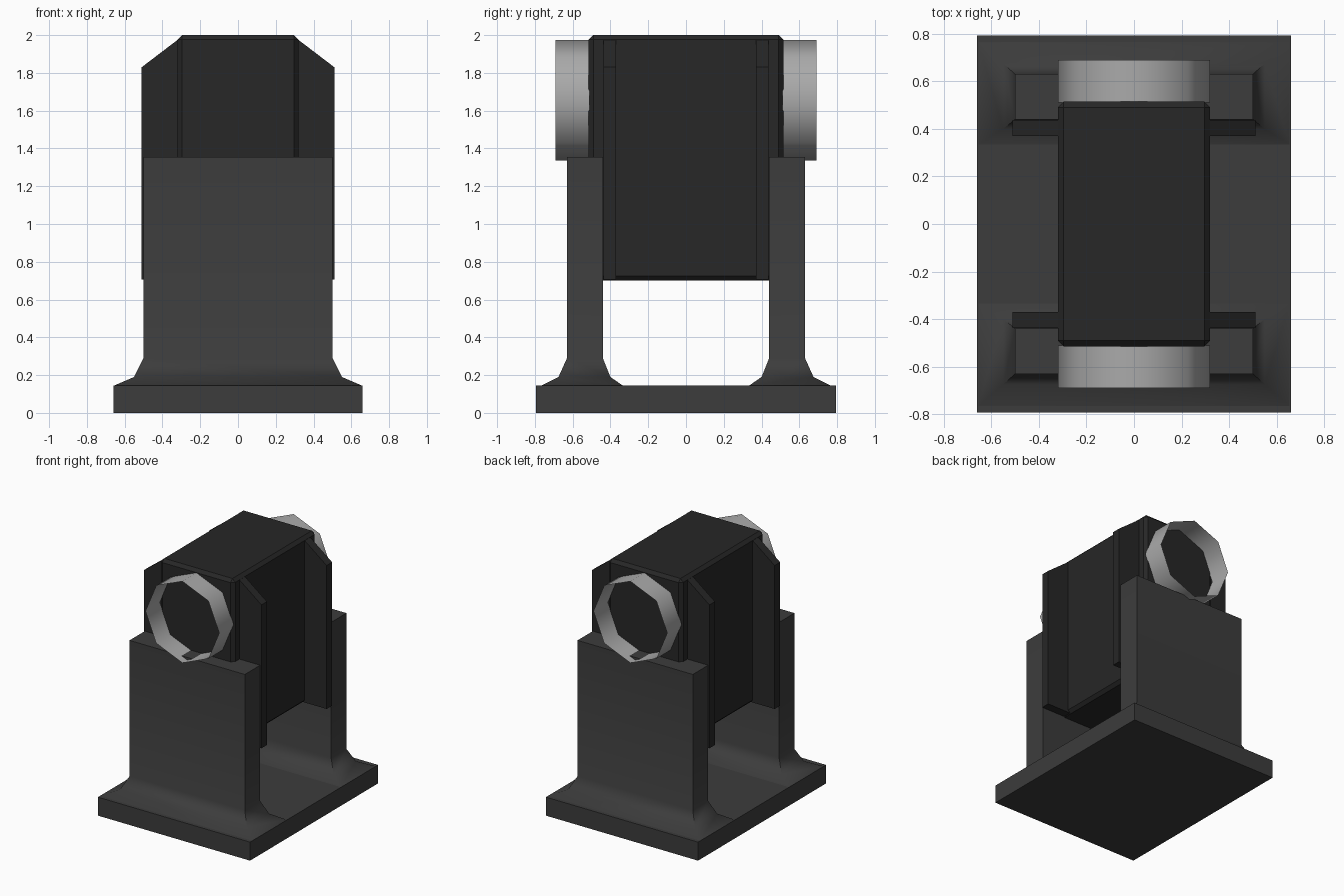
import bpy, bmesh, math
from mathutils import Matrix

if "Cube" in bpy.data.objects:
    bpy.data.objects.remove(bpy.data.objects["Cube"])


def material(name, v):
    m = bpy.data.materials.new(name)
    m.diffuse_color = (v, v, v, 1)
    m.use_nodes = True
    m.node_tree.nodes["Principled BSDF"].inputs["Base Color"].default_value = m.diffuse_color
    return m


stand_mat = material("dark_grey", 0.045)
body_mat = material("near_black", 0.02)
ring_mat = material("light_grey", 0.4)


def finish(bm, name, mat, normals=True):
    if normals:
        bmesh.ops.recalc_face_normals(bm, faces=bm.faces[:])
    me = bpy.data.meshes.new(name)
    bm.to_mesh(me)
    bm.free()
    ob = bpy.data.objects.new(name, me)
    bpy.context.collection.objects.link(ob)
    me.materials.append(mat)
    return ob


def box(name, size, center, mat, bevel=0):
    bm = bmesh.new()
    bmesh.ops.create_cube(bm, size=1)
    bmesh.ops.scale(bm, vec=size, verts=bm.verts)
    bmesh.ops.translate(bm, vec=center, verts=bm.verts)
    if bevel:
        bmesh.ops.bevel(bm, geom=bm.edges[:], offset=bevel, segments=1, affect='EDGES')
    return finish(bm, name, mat)


def smooth(ob, degrees):
    bpy.ops.object.select_all(action='DESELECT')
    ob.select_set(True)
    bpy.context.view_layer.objects.active = ob
    bpy.ops.object.shade_smooth_by_angle(angle=math.radians(degrees))


def post(name, s):
    # Stacked rectangles: half width in x, inner y, outer y, height
    levels = [(0.655, 0.335, 0.765, 0.145), (0.55, 0.40, 0.675, 0.19),
              (0.5, 0.44, 0.63, 0.29), (0.5, 0.44, 0.63, 1.355)]
    bm = bmesh.new()
    loops = [[bm.verts.new(p) for p in ((-w, s * a, z), (w, s * a, z), (w, s * b, z), (-w, s * b, z))]
             for w, a, b, z in levels]
    for lo, hi in zip(loops, loops[1:]):
        for i in range(4):
            j = (i + 1) % 4
            bm.faces.new((lo[i], lo[j], hi[j], hi[i]))
    bm.faces.new(loops[0])
    bm.faces.new(loops[-1])
    smooth(finish(bm, name, stand_mat), 42)


def fin(name, s):
    # Chamfered plate that sticks out on both sides of the body
    outline = [(-0.51, 0.705), (0.51, 0.705), (0.51, 1.83), (0.3, 1.99), (-0.3, 1.99), (-0.51, 1.83)]
    bm = bmesh.new()
    face = bm.faces.new([bm.verts.new((x, s * 0.37, z)) for x, z in outline])
    ext = bmesh.ops.extrude_face_region(bm, geom=[face])
    moved = [g for g in ext["geom"] if isinstance(g, bmesh.types.BMVert)]
    bmesh.ops.translate(bm, vec=(0, s * 0.068, 0), verts=moved)
    if not any(len(f.verts) == 6 and abs(f.calc_center_median().y) < 0.38 for f in bm.faces):
        bm.faces.new([v for v in bm.verts if v not in moved])
    finish(bm, name, body_mat)


def ring(name, s):
    # Open, thin eight-sided tube
    bm = bmesh.new()
    bmesh.ops.create_cone(bm, cap_ends=False, segments=8, radius1=0.32, radius2=0.32, depth=0.18,
                          matrix=Matrix.Translation((0, s * 0.60, 1.655)) @ Matrix.Rotation(math.pi / 2, 4, 'X'))
    smooth(finish(bm, name, ring_mat), 50)


# Base plate and main body
box("base_plate", (1.32, 1.586, 0.145), (0, 0, 0.0725), stand_mat)
box("body", (0.64, 1.03, 1.3), (0, 0, 1.35), body_mat, 0.024)

# Parts repeated at front and back
for s, side in ((-1, "front"), (1, "back")):
    post(side + "_post", s)
    fin(side + "_fin", s)
    ring(side + "_ring", s)
